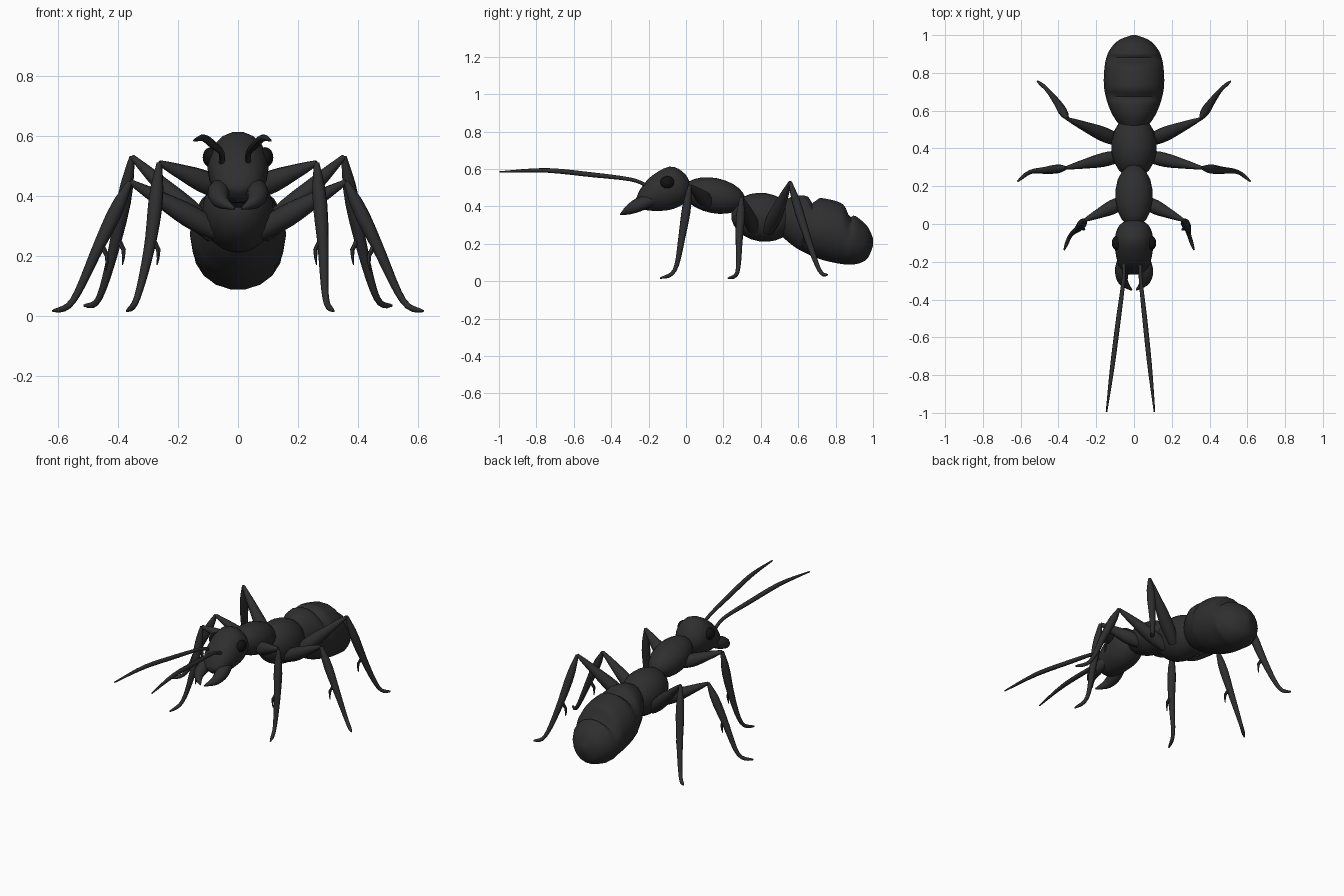
import bpy, bmesh
from math import sin, cos, pi, exp, radians
from mathutils import Vector

if "Cube" in bpy.data.objects:
    bpy.data.objects.remove(bpy.data.objects["Cube"])


def material(name, v):
    m = bpy.data.materials.new(name)
    m.diffuse_color = (v, v, v, 1)
    m.use_nodes = True
    m.node_tree.nodes["Principled BSDF"].inputs["Base Color"].default_value = m.diffuse_color
    return m


BLACK = material("shell_black", 0.028)
EYE = material("eye_black", 0.006)


def spline(pts, count):
    """Sample a smooth curve through a few control tuples."""
    P = [Vector(p) for p in pts]
    P = [P[0]] + P + [P[-1]]
    out = []
    for k in range(count):
        u = k / (count - 1) * (len(pts) - 1)
        i = min(int(u), len(pts) - 2)
        t = u - i
        a, b, c, d = P[i:i + 4]
        out.append(b + (c - a) * (t / 2) + (a * 2 - b * 5 + c * 4 - d) * (t * t / 2)
                   + (b * 3 - a - c * 3 + d) * (t ** 3 / 2))
    return out


def skin(name, rings):
    """Bridge point rings into a closed smooth mesh."""
    bm = bmesh.new()
    loops = [[bm.verts.new(p) for p in ring] for ring in rings]
    n = len(loops[0])
    for a, b in zip(loops, loops[1:]):
        for i in range(n):
            j = (i + 1) % n
            bm.faces.new((a[i], a[j], b[j], b[i]))
    bm.faces.new(loops[0][::-1])
    bm.faces.new(loops[-1])
    bmesh.ops.recalc_face_normals(bm, faces=bm.faces)
    me = bpy.data.meshes.new(name)
    bm.to_mesh(me)
    bm.free()
    me.materials.append(BLACK)
    ob = bpy.data.objects.new(name, me)
    bpy.context.collection.objects.link(ob)
    bpy.ops.object.select_all(action='DESELECT')
    ob.select_set(True)
    bpy.context.view_layer.objects.active = ob
    bpy.ops.object.shade_smooth_by_angle(angle=radians(50))


def body(name, sections, count, grooves=(), n=18):
    """Sections are (y, top z, bottom z, half width); grooves notch the back."""
    rings = []
    for y, top, bot, w in spline(sections, count):
        top -= sum(.04 * exp(-((y - g) / .018) ** 2) for g in grooves)
        zc, h = (top + bot) / 2, (top - bot) / 2
        rings.append([(w * cos(2 * pi * i / n), y, zc + h * sin(2 * pi * i / n))
                      for i in range(n)])
    skin(name, rings)


def tube(name, pts, radii, count=12, n=10):
    """Round limb through pts, thickness following radii."""
    P = spline(pts, count)
    R = spline([(r, 0) for r in radii], count)
    rings, nor = [], None
    for i, p in enumerate(P):
        d = (P[min(i + 1, count - 1)] - P[max(i - 1, 0)]).normalized()
        nor = d.orthogonal() if nor is None else nor - d * nor.dot(d)
        nor.normalize()
        b = d.cross(nor)
        rings.append([p + R[i][0] * (nor * cos(2 * pi * k / n) + b * sin(2 * pi * k / n))
                      for k in range(n)])
    skin(name, rings)


def ball(name, loc, size, mat, tilt=0):
    bpy.ops.mesh.primitive_uv_sphere_add(segments=18, ring_count=12, radius=1,
                                         location=loc, rotation=(tilt, 0, 0))
    ob = bpy.context.object
    ob.name = name
    ob.scale = size
    ob.data.materials.append(mat)
    bpy.ops.object.shade_smooth()


# head, two thorax lobes and grooved abdomen
body("head", [(.03, .51, .47, .02), (-.01, .58, .415, .08), (-.085, .615, .38, .102),
              (-.18, .567, .375, .093), (-.24, .5, .387, .068), (-.268, .44, .415, .025)], 18)
ball("thorax_front", (0, .15, .458), (.1, .17, .094), BLACK, -.2)
ball("thorax_rear", (0, .41, .342), (.121, .17, .13), BLACK, -.15)
body("abdomen", [(.5, .42, .25, .06), (.59, .46, .175, .12), (.71, .45, .118, .157),
                 (.83, .42, .09, .156), (.91, .35, .09, .135), (.97, .295, .12, .085),
                 (1, .23, .19, .012)], 36, (.68, .875))

# hip, knee, mid shin, ankle and toe of each leg on the +x side
LEGS = {
    "front": [(.05, .12, .42), (.262, .02, .51), (.282, -.018, .26),
              (.292, -.06, .06), (.318, -.138, .016)],
    "middle": [(.07, .36, .28), (.36, .297, .447), (.46, .285, .24),
               (.55, .275, .05), (.617, .225, .016)],
    "rear": [(.08, .44, .27), (.353, .557, .53), (.405, .64, .26),
             (.462, .713, .06), (.513, .757, .034)],
}

for s, side in ((1, "left"), (-1, "right")):
    for leg, joints in LEGS.items():
        # the front foot on the -x side is spread a little wider
        splay = .055 if leg == "front" and s < 0 else 0
        J = [Vector((s * (x + splay * max(0, 1 - z / .3)), y, z)) for x, y, z in joints]
        tube(f"{leg}_femur_{side}", J[:2], (.03, .039, .024, .009))
        tube(f"{leg}_shin_{side}", J[1:], (.009, .024, .02, .015, .011, .01, .004), 16)
        tube(f"{leg}_spur_{side}", [J[2], J[2] + Vector((-s * .024, -.01, -.04)),
                                    J[2] + Vector((-s * .02, -.015, -.09))],
             (.009, .008, .002), 5, 6)

    # curved jaw
    tube(f"jaw_{side}", [(s * .055, -.18, .435), (s * .065, -.25, .41),
                         (s * .056, -.305, .382), (s * .012, -.35, .357)],
         (.03, .037, .026, .004))

    # antenna, swung slightly towards -x
    root, tip = (.035, .108) if s > 0 else (-.055, -.145)
    path = [(-.2, .505), (-.29, .543), (-.51, .57), (-.755, .593), (-.996, .584)]
    tube(f"antenna_{side}", [(root + (tip - root) * max(0, -.29 - y) / .7, y, z)
                             for y, z in path], (.01, .01, .013, .012, .004), 16, 8)

    ball(f"eye_{side}", (s * .09, -.1, .528), (.028, .038, .034), EYE)
